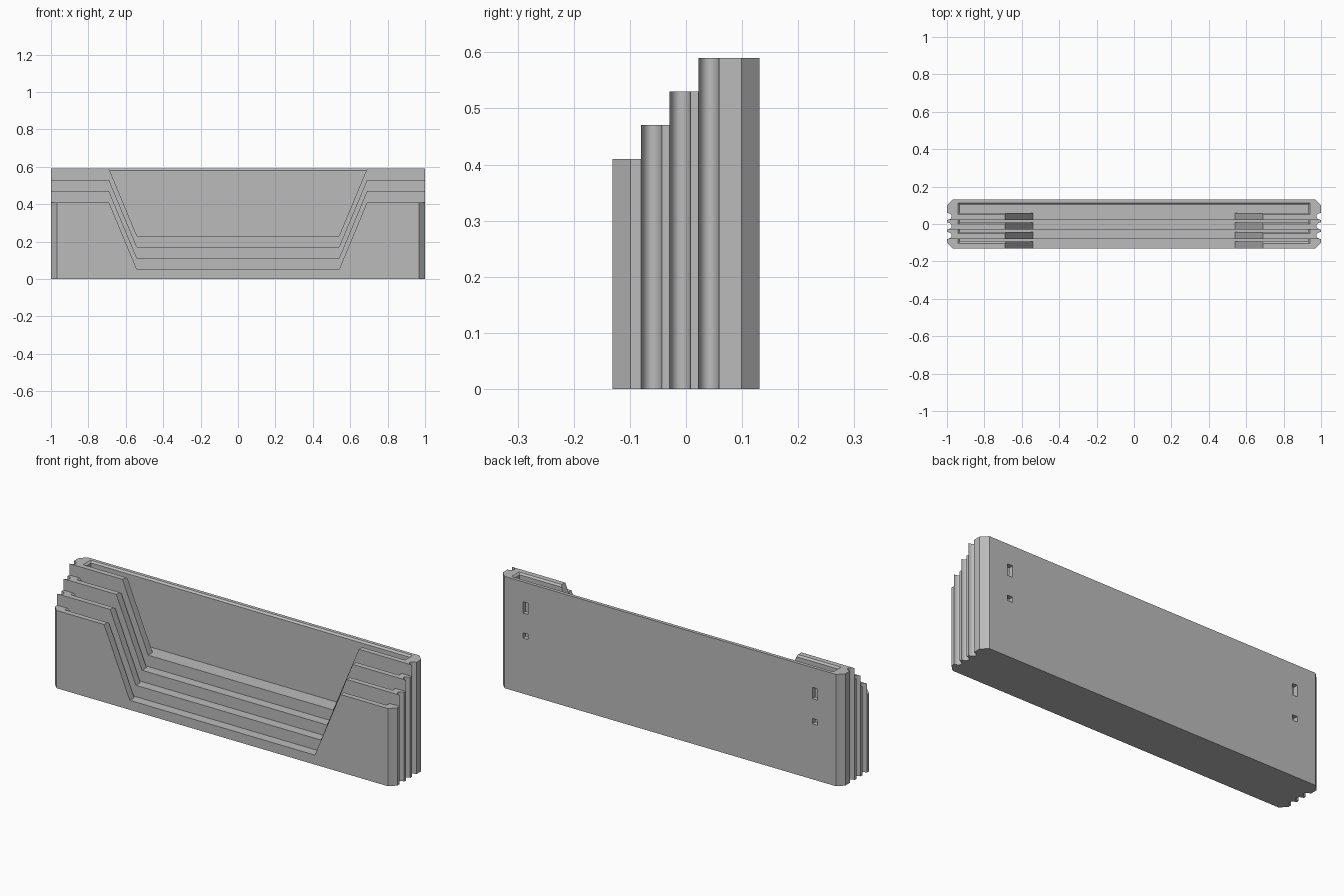
import bpy
import bmesh
from math import cos, sin, pi

old = bpy.data.objects.get("Cube")
if old:
    bpy.data.objects.remove(old, do_unlink=True)

grey = bpy.data.materials.new("plain_grey")
grey.use_nodes = True
colour = (0.5, 0.5, 0.5, 1)
grey.diffuse_color = colour
grey.node_tree.nodes["Principled BSDF"].inputs["Base Color"].default_value = colour


def loft(name, rings):
    """Closed solid through a stack of equal-length point rings."""
    bm = bmesh.new()
    loops = [[bm.verts.new(p) for p in ring] for ring in rings]
    bm.faces.new(loops[0])
    bm.faces.new(loops[-1])
    n = len(loops[0])
    for a, b in zip(loops, loops[1:]):
        for i in range(n):
            j = (i + 1) % n
            bm.faces.new((a[i], a[j], b[j], b[i]))
    bmesh.ops.recalc_face_normals(bm, faces=bm.faces)
    mesh = bpy.data.meshes.new(name)
    bm.to_mesh(mesh)
    bm.free()
    obj = bpy.data.objects.new(name, mesh)
    bpy.context.collection.objects.link(obj)
    return obj


def box(name, x, y, z):
    return loft(name, [rect(x[0], x[1], y[0], y[1], h) for h in z])


def rect(x0, x1, y0, y1, z):
    return [(x0, y0, z), (x1, y0, z), (x1, y1, z), (x0, y1, z)]


def carve(obj, cutters):
    """Subtract the cutters, bake the result and drop the cutters."""
    for c in cutters:
        c.hide_render = True
        mod = obj.modifiers.new("cut", "BOOLEAN")
        mod.operation = "DIFFERENCE"
        mod.solver = "EXACT"
        mod.object = c
    deps = bpy.context.evaluated_depsgraph_get()
    baked = bpy.data.meshes.new_from_object(obj.evaluated_get(deps))
    obj.modifiers.clear()
    obj.data = baked
    for c in cutters:
        bpy.data.objects.remove(c, do_unlink=True)


fronts = [-0.131, -0.08, -0.029, 0.022, 0.131]
names = ["front_pocket", "second_pocket", "third_pocket", "back_pocket"]
wall, bevel, corner = 0.037, 0.009, 0.032

for i, name in enumerate(names):
    y0, y1 = fronts[i], fronts[i + 1]
    top = 0.41 + 0.06 * i
    floor = top - 0.36
    last = i == 3

    # Side outline: chamfered outer corners, rounded finger grooves between tiers
    if i == 0:
        side = [(1 - corner, y0), (1, y0 + corner)]
    else:
        r = wall / 2
        side = [(1 - 0.025 * sin(pi * k / 12), y0 + r - r * cos(pi * k / 12))
                for k in range(13)]
    side += [(1, y1 - corner), (1 - corner, y1)] if last else [(1, y1)]
    outline = side + [(-x, y) for x, y in reversed(side)]
    tier = loft(name, [[(x, y, z) for x, y in outline] for z in (0, top)])

    # Slot with a bevelled mouth
    a = y0 + wall
    b, b_mouth = (0.104, 0.104 + bevel) if last else (y1 + 0.02, y1 + 0.02)
    inner, mouth = (-0.93, 0.93, a, b), (-0.94, 0.94, a - bevel, b_mouth)
    slot = loft("slot_cutter", [rect(*inner, floor), rect(*inner, top - bevel),
                                rect(*mouth, top), rect(*mouth, top + 0.05)])

    # Sloped window in the front wall
    lift = 0.06
    half = [(0.54, floor), (0.69 + lift * 0.15 / 0.36, top + lift)]
    shape = half + [(-x, z) for x, z in reversed(half)]
    window = loft("window_cutter", [[(x, y, z) for x, z in shape]
                                    for y in (y0 - 0.02, a + 0.006)])
    cutters = [slot, window]

    # Mounting holes through the back wall
    if last:
        for s in (-1, 1):
            for z, h in ((0.455, 0.03), (0.307, 0.014)):
                cutters.append(box("hole_cutter", (s * 0.845 - 0.015, s * 0.845 + 0.015),
                                   (0.08, 0.2), (z - h, z + h)))
    carve(tier, cutters)

    tier.data.materials.clear()
    tier.data.materials.append(grey)
    bpy.ops.object.select_all(action="DESELECT")
    tier.select_set(True)
    bpy.context.view_layer.objects.active = tier
    bpy.ops.object.shade_smooth_by_angle(angle=pi / 6)
